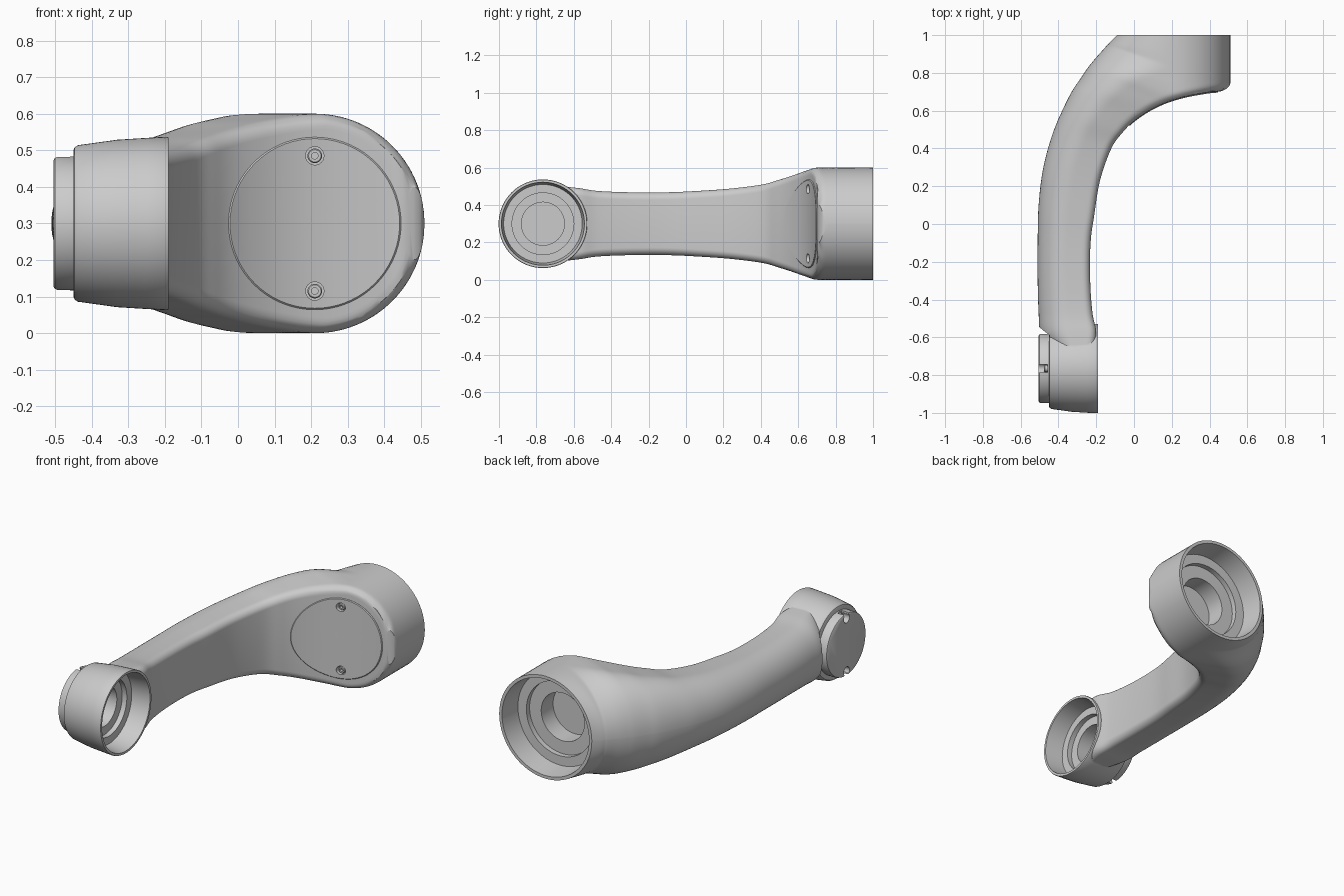
import bpy, bmesh, math
from mathutils import Vector

if "Cube" in bpy.data.objects:
    bpy.data.objects.remove(bpy.data.objects["Cube"])

ZC = 0.3            # height of the mid plane
BIG = (0.21, ZC)    # big end axis (x, z), runs along y
SMALL = (-0.765, ZC)  # small end axis (y, z), runs along x


def make(name, bm):
    bmesh.ops.recalc_face_normals(bm, faces=bm.faces)
    me = bpy.data.meshes.new(name)
    bm.to_mesh(me)
    bm.free()
    ob = bpy.data.objects.new(name, me)
    bpy.context.collection.objects.link(ob)
    return ob


def skin(name, rings):
    """Solid from a stack of equal closed rings, capped at both ends."""
    bm = bmesh.new()
    vs = [[bm.verts.new(p) for p in r] for r in rings]
    n = len(vs[0])
    for a, b in zip(vs, vs[1:]):
        for i in range(n):
            k = (i + 1) % n
            bm.faces.new((a[i], a[k], b[k], b[i]))
    bm.faces.new(vs[0])
    bm.faces.new(vs[-1])
    return make(name, bm)


def lathe(name, axis, centre, profile, seg=72):
    """Revolve (position, radius) points round an x or y axis."""
    rings = []
    for p, r in profile:
        ring = []
        for i in range(seg):
            a = 2 * math.pi * i / seg
            u, z = centre[0] + r * math.cos(a), centre[1] + r * math.sin(a)
            ring.append((p, u, z) if axis == 'x' else (u, p, z))
        rings.append(ring)
    return skin(name, rings)


def boolean(ob, tool, op='DIFFERENCE', keep=False):
    m = ob.modifiers.new(op, 'BOOLEAN')
    m.object, m.operation, m.solver = tool, op, 'EXACT'
    bpy.context.view_layer.objects.active = ob
    bpy.ops.object.modifier_apply(modifier=m.name)
    if not keep:
        bpy.data.objects.remove(tool)


def smooth(ob, angle=32):
    bpy.ops.object.select_all(action='DESELECT')
    ob.select_set(True)
    bpy.context.view_layer.objects.active = ob
    bpy.ops.object.shade_smooth_by_angle(angle=math.radians(angle))


# Arm stations: outer x, y, inner x, y, half height
ST = [(-.44, -.66, -.21, -.66, .2), (-.495, -.58, -.2, -.57, .19),
      (-.505, -.47, -.22, -.47, .175), (-.51, -.3, -.232, -.3, .168),
      (-.51, -.1, -.23, -.1, .168), (-.505, .1, -.21, .05, .175),
      (-.48, .3, -.18, .23, .188), (-.43, .48, -.12, .4, .21),
      (-.38, .6, -.06, .485, .235), (-.33, .7, 0, .545, .255),
      (-.29, .76, .08, .6, .275), (-.25, .82, .15, .635, .288),
      (-.225, .852, .22, .66, .297), (-.2, .882, .3, .68, .3),
      (-.175, .91, .4, .697, .3), (-.15, .938, .47, .706, .3),
      (-.14, .948, .51, .745, .3), (-.125, .965, .51, .85, .3),
      (-.09, 1, .51, 1, .3)]
SUB, CORNER, FIL = 6, 15, 0.04


def spline(pts):
    out = []
    for i in range(len(pts) - 1):
        p = [pts[max(0, min(len(pts) - 1, i + k))] for k in (-1, 0, 1, 2)]
        for s in range(SUB):
            t = s / SUB
            out.append([.5 * (2 * b + (c - a) * t + (2 * a - 5 * b + 4 * c - d) * t * t
                              + (3 * b - a - 3 * c + d) * t ** 3) for a, b, c, d in zip(*p)])
    return out + [list(pts[-1])]


dense = spline(ST)
inner = [Vector((d[2], d[3])) for d in dense[:CORNER * SUB + 1]]


def face_y(x):
    """y of the concave front surface at x."""
    pts = inner[6 * SUB:]
    for a, b in zip(pts, pts[1:]):
        if x <= b.x:
            return a.y + (b.y - a.y) * (x - a.x) / (b.x - a.x)
    return pts[-1].y


# Curved arm: rounded outside, flat inside with a filleted rim
N, rings = 32, []
for k, (ox, oy, ix, iy, s) in enumerate(dense):
    ix = min(ix, .51)
    o, e = Vector((ox, oy)), Vector((ix, iy))
    tm = .55 - .05 * k / (len(dense) - 1)
    top = []
    for j in range(N + 1):
        t = (1 - math.cos(math.pi * j / N)) / 2
        p = o.lerp(e, t)
        d = min((p - q).length for q in inner)
        inset = FIL - math.sqrt(FIL ** 2 - (FIL - d) ** 2) if d < FIL else 0
        h = s - inset
        if t < tm:
            h *= math.sqrt(max(0, 1 - (1 - t / tm) ** 2))
        if p.x > BIG[0]:
            h = min(h, math.sqrt(max(0, (.3 - inset) ** 2 - (p.x - BIG[0]) ** 2)))
        top.append((p.x, p.y, max(h, .002)))
    rings.append([(x, y, ZC + h) for x, y, h in top] +
                 [(x, y, ZC - h) for x, y, h in reversed(top)])
body = skin("arm_body", rings)

# Seat for the end cap, small end barrel, then both stepped bores
boolean(body, lathe("seat", 'x', SMALL, [(-.7, .22), (-.448, .22)]))
boolean(body, lathe("barrel", 'x', SMALL, [
    (-.45, .2), (-.447, .208), (-.438, .214), (-.33, .229), (-.25, .234),
    (-.195, .237), (-.19, .235)]), 'UNION')
boolean(body, lathe("small_bore", 'x', SMALL, [
    (-.1, .222), (-.19, .222), (-.3, .21), (-.3, .165), (-.33, .165),
    (-.33, .115), (-.425, .115)]))
boolean(body, lathe("big_bore", 'y', BIG, [
    (1.1, .282), (1, .282), (.87, .27), (.87, .215), (.84, .215),
    (.84, .14), (.73, .14)]))

# Cover plate that follows the concave front surface
plate_rings = []
for r, off in [(.2, .03), (.236, .03), (.236, -.001), (.232, -.005)] + \
        [(.232 * (1 - i / 14), -.005) for i in range(1, 14)] + [(.004, -.005)]:
    ring = []
    for i in range(72):
        a = 2 * math.pi * i / 72
        x = BIG[0] + r * math.cos(a)
        ring.append((x, face_y(x) + off, ZC + r * math.sin(a)))
    plate_rings.append(ring)
cover = skin("cover_plate", plate_rings)

# Countersunk cover screws, top and bottom
fy = face_y(BIG[0])
for sgn, label in ((1, "top"), (-1, "bottom")):
    c = (BIG[0], ZC + sgn * .185)
    hole = lathe("hole", 'y', c, [(fy - .06, .025), (fy + .025, .025)], 24)
    boolean(cover, hole, keep=True)
    boolean(body, hole)
    screw = lathe("cover_screw_" + label, 'y', c, [
        (fy + .035, .02), (fy + .004, .02), (fy, .017), (fy, .009), (fy + .015, .009)], 24)
    smooth(screw)

# End cap with two screw notches
cap = lathe("end_cap", 'x', SMALL, [
    (-.44, .183), (-.494, .183), (-.501, .18), (-.505, .173)])
for sgn, label in ((1, "top"), (-1, "bottom")):
    c = (SMALL[0], ZC + sgn * .155)
    boolean(cap, lathe("notch", 'x', c, [(-.6, .026), (-.458, .026)], 24))
    bm = bmesh.new()
    bmesh.ops.create_cube(bm, size=1)
    bmesh.ops.scale(bm, vec=(.142, .04, .07), verts=bm.verts)
    bmesh.ops.translate(bm, vec=(-.53, SMALL[0], ZC + sgn * .19), verts=bm.verts)
    boolean(cap, make("slot", bm))
    smooth(lathe("cap_screw_" + label, 'x', c, [
        (-.45, .018), (-.472, .018), (-.476, .015), (-.476, .008), (-.466, .008)], 24))

for ob in (body, cover, cap):
    smooth(ob)
